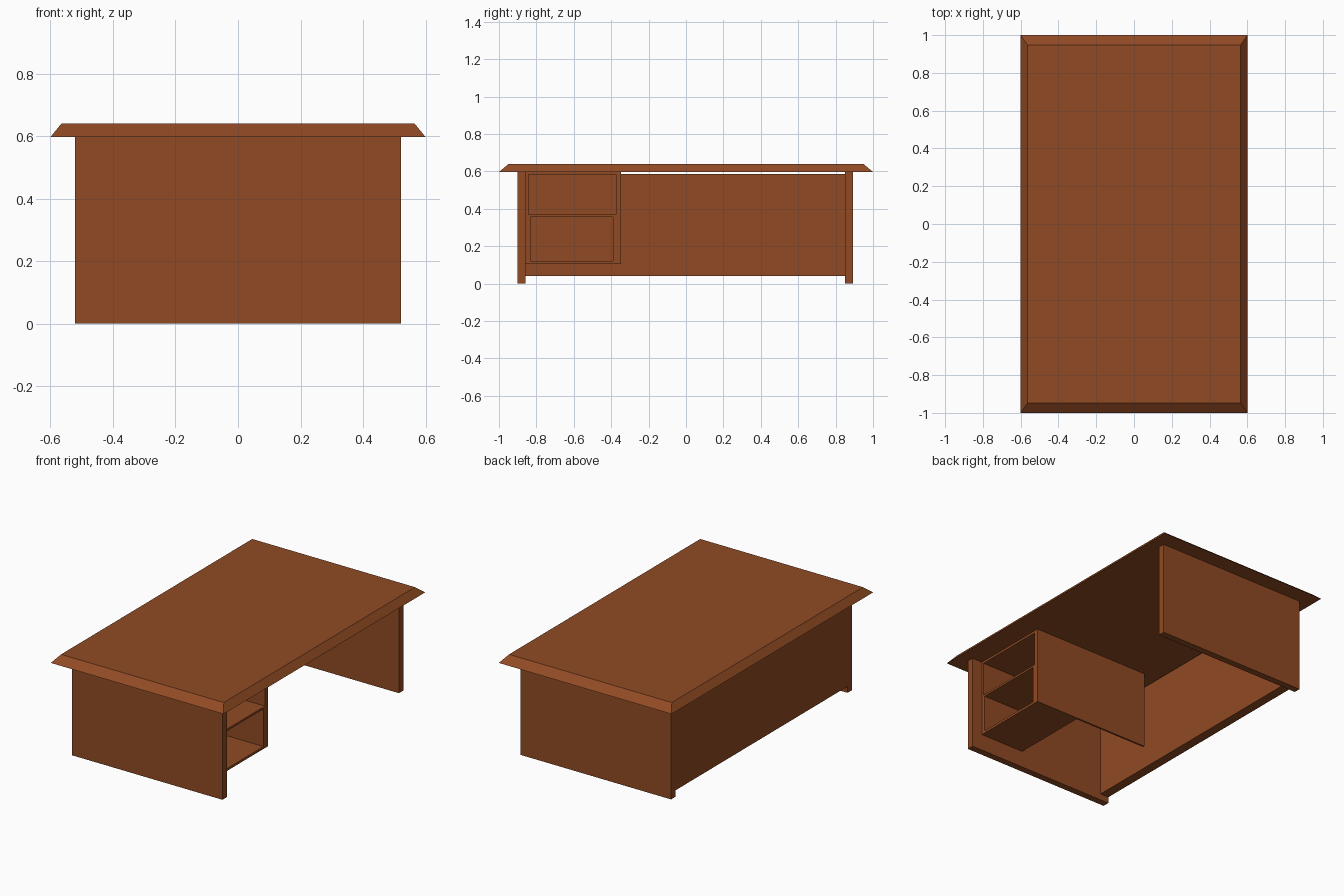
import bpy
import bmesh

if "Cube" in bpy.data.objects:
    bpy.data.objects.remove(bpy.data.objects["Cube"], do_unlink=True)

# Single wood colour
wood = bpy.data.materials.new("warm_brown_wood")
wood.use_nodes = True
colour = (0.28, 0.068, 0.017, 1)
wood.diffuse_color = colour
wood.node_tree.nodes["Principled BSDF"].inputs["Base Color"].default_value = colour


def box(name, xs, ys, zs, taper=(0, 0)):
    """Box between the given limits; taper pulls the top edges inward."""
    bm = bmesh.new()
    bmesh.ops.create_cube(bm, size=1)
    for v in bm.verts:
        sx, sy = (1 if c > 0 else -1 for c in v.co.xy)
        top = v.co.z > 0
        v.co.x = xs[sx > 0] - (sx * taper[0] if top else 0)
        v.co.y = ys[sy > 0] - (sy * taper[1] if top else 0)
        v.co.z = zs[top]
    mesh = bpy.data.meshes.new(name)
    bm.to_mesh(mesh)
    bm.free()
    mesh.materials.append(wood)
    obj = bpy.data.objects.new(name, mesh)
    bpy.context.collection.objects.link(obj)
    return obj


# Desktop with sloping rim
UNDER = 0.597
box("desktop", (-0.6, 0.6), (-1, 1), (UNDER, 0.64), taper=(0.035, 0.052))

# End panels
box("front_end_panel", (-0.522, 0.522), (-0.9, -0.857), (0, UNDER))
box("back_end_panel", (-0.522, 0.522), (0.851, 0.894), (0, UNDER))

# Long modesty panel, just short of the desktop
box("modesty_panel", (-0.522, -0.462), (-0.857, 0.851), (0.04, 0.587))

# Shelf unit with two open compartments
FACE, REAR = 0.45, 0.14
BASE, Y0, Y1 = 0.105, -0.857, -0.347
box("unit_side_panel", (-0.37, FACE), (Y1 - 0.012, Y1), (BASE, UNDER))
box("unit_back", (REAR, REAR + 0.015), (Y0, Y1 - 0.012), (BASE, UNDER))
for name, low, high in (("bottom", BASE, 0.12), ("middle", 0.355, 0.368), ("top", 0.583, UNDER)):
    box("unit_" + name + "_shelf", (REAR + 0.015, FACE), (Y0, Y1 - 0.012), (low, high))
for name, left, right, low, high in (
        ("lower", -0.832, -0.39, 0.12, 0.355),
        ("upper", -0.842, -0.375, 0.368, 0.583)):
    box(name + "_outer_lining", (REAR + 0.015, FACE), (Y0, left), (low, high))
    box(name + "_inner_lining", (REAR + 0.015, FACE), (right, Y1 - 0.012), (low, high))
